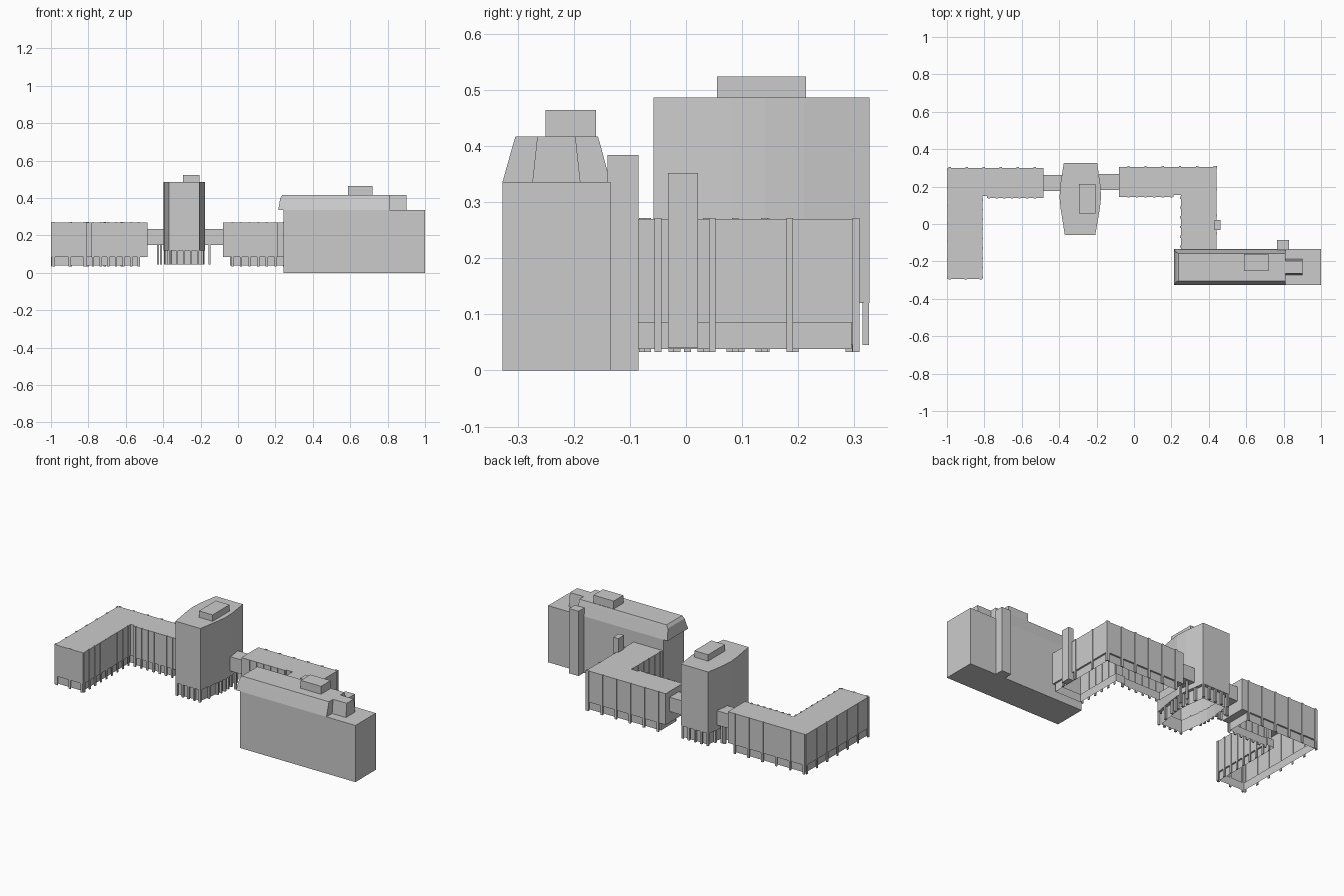
import bpy

if "Cube" in bpy.data.objects:
    bpy.data.objects.remove(bpy.data.objects["Cube"])


def mesh_object(name, verts, faces):
    me = bpy.data.meshes.new(name)
    me.from_pydata(verts, [], faces)
    me.update()
    ob = bpy.data.objects.new(name, me)
    bpy.context.collection.objects.link(ob)
    return ob


def loft(name, loops, floor=True):
    """Stack of (outline, z) from top to bottom; outlines run counter-clockwise."""
    n = len(loops[0][0])
    verts = [(x, y, z) for pts, z in loops for x, y in pts]
    faces = [list(range(n))]
    for k in range(len(loops) - 1):
        a, b = k * n, (k + 1) * n
        for i in range(n):
            j = (i + 1) % n
            faces.append([a + i, b + i, b + j, a + j])
    if floor:
        faces.append(list(reversed(range(len(verts) - n, len(verts)))))
    return mesh_object(name, verts, faces)


def rect(x0, x1, y0, y1):
    return [(x0, y0), (x1, y0), (x1, y1), (x0, y1)]


def boxes(name, items):
    verts, faces = [], []
    for x0, x1, y0, y1, z0, z1 in items:
        o = len(verts)
        verts += [(x, y, z) for z in (z0, z1) for x, y in rect(x0, x1, y0, y1)]
        faces += [[o + i for i in f] for f in (
            (3, 2, 1, 0), (4, 5, 6, 7), (0, 1, 5, 4),
            (1, 2, 6, 5), (2, 3, 7, 6), (3, 0, 4, 7))]
    return mesh_object(name, verts, faces)


def inset(pts, d):
    """Inset of a right-angled outline."""
    out = []
    for i, (x, y) in enumerate(pts):
        for p, q in ((pts[i - 1], (x, y)), ((x, y), pts[(i + 1) % len(pts)])):
            dx, dy = q[0] - p[0], q[1] - p[1]
            l = (dx * dx + dy * dy) ** 0.5
            if p == pts[i - 1]:
                ox, oy = -dy / l * d, dx / l * d
            else:
                ox, oy = ox - dy / l * d, oy + dx / l * d
        out.append((x + ox, y + oy))
    return out


def fins_y(y, xs, w=0.006, d=0.004, z0=0.033):
    return [(x - w, x + w, y - d, y + d, z0, 0.272) for x in xs]


def fins_x(x, ys, w=0.006, d=0.003, z0=0.033):
    return [(x - d, x + d, y - w, y + w, z0, 0.272) for y in ys]


def spread(a, b, n):
    return [a + (b - a) * i / (n - 1) for i in range(n)]


# L-shaped wings: upper storeys over a slightly recessed ground floor
left = [(-0.997, -0.295), (-0.81, -0.295), (-0.81, 0.15), (-0.785, 0.15),
        (-0.785, 0.14), (-0.485, 0.14), (-0.485, 0.30), (-0.997, 0.30)]
right = [(-0.08, 0.145), (0.21, 0.145), (0.21, 0.155), (0.25, 0.155),
         (0.25, -0.135), (0.44, -0.135), (0.44, 0.305), (-0.08, 0.305)]
left_low = [(min(x, -0.527), y) for x, y in inset(left, 0.01)]
right_low = [(max(x, -0.042), y) for x, y in inset(right, 0.01)]
for name, top, low in (("left_wing", left, left_low), ("right_wing", right, right_low)):
    loft(name, [(top, 0.27), (top, 0.085), (low, 0.085), (low, 0.038)], floor=False)

# Vertical fins on the wing facades
boxes("left_wing_fins",
      fins_y(0.30, spread(-0.985, -0.53, 6)) + fins_y(0.14, spread(-0.775, -0.53, 7))
      + fins_x(-0.997, spread(-0.285, 0.29, 7)) + fins_x(-0.81, spread(-0.285, 0.13, 9))
      + fins_y(-0.292, (-0.985, -0.90, -0.82)))
boxes("right_wing_fins",
      fins_y(0.305, spread(-0.03, 0.43, 6)) + fins_y(0.145, spread(-0.03, 0.20, 6))
      + fins_x(0.44, (-0.05, 0.047, 0.185, 0.303)) + fins_x(0.25, spread(-0.12, 0.14, 6)))

# Stair shaft on the right wing
boxes("stair_shaft", [(0.43, 0.463, -0.032, 0.021, 0.04, 0.352)])

# Connecting bridges and their posts
boxes("left_bridge", [(-0.49, -0.385, 0.177, 0.262, 0.15, 0.235)])
boxes("right_bridge", [(-0.19, -0.075, 0.182, 0.267, 0.15, 0.235)])
boxes("bridge_posts", [(x - 0.006, x + 0.006, y - 0.006, y + 0.006, 0.045, 0.155)
                       for x in (-0.428, -0.412, -0.153) for y in (0.195, 0.248)])

# Bowed tower on a recessed base
tower = [(-0.37, -0.058), (-0.207, -0.058), (-0.183, 0.08), (-0.176, 0.14),
         (-0.18, 0.21), (-0.197, 0.327), (-0.375, 0.327), (-0.394, 0.21),
         (-0.398, 0.14), (-0.392, 0.08)]
cx, cy = -0.287, 0.135
base = [(cx + (x - cx) * 0.84, cy + (y - cy) * 0.9) for x, y in tower]
loft("tower", [(tower, 0.486), (tower, 0.12), (base, 0.12), (base, 0.045)], floor=False)
boxes("tower_roof_box", [(-0.295, -0.205, 0.055, 0.214, 0.48, 0.524)])

# Columns around the tower base
cols = []
for i, (x, y) in enumerate(tower):
    q = tower[(i + 1) % len(tower)]
    steps = 4 if i in (0, 5) else 2
    for k in range(steps):
        t = k / steps
        px = cx + (x + (q[0] - x) * t - cx) * 0.92
        py = cy + (y + (q[1] - y) * t - cy) * 0.965
        cols.append((px - 0.006, px + 0.006, py - 0.006, py + 0.006, 0.045, 0.125))
boxes("tower_columns", cols)

# Front block with sloped roof
boxes("front_block", [(0.243, 1.0, -0.327, -0.135, 0.0, 0.336)])
loft("front_roof", [(rect(0.238, 0.81, -0.304, -0.157), 0.417),
                    (rect(0.226, 0.81, -0.309, -0.152), 0.400),
                    (rect(0.215, 0.81, -0.327, -0.135), 0.336)])
loft("front_roof_end", [(rect(0.80, 0.90, -0.265, -0.197), 0.417),
                        (rect(0.80, 0.90, -0.274, -0.188), 0.334)])
boxes("front_roof_box", [(0.587, 0.72, -0.25, -0.16, 0.41, 0.464)])
boxes("rear_stair_tower", [(0.765, 0.828, -0.14, -0.085, 0.0, 0.384)])
